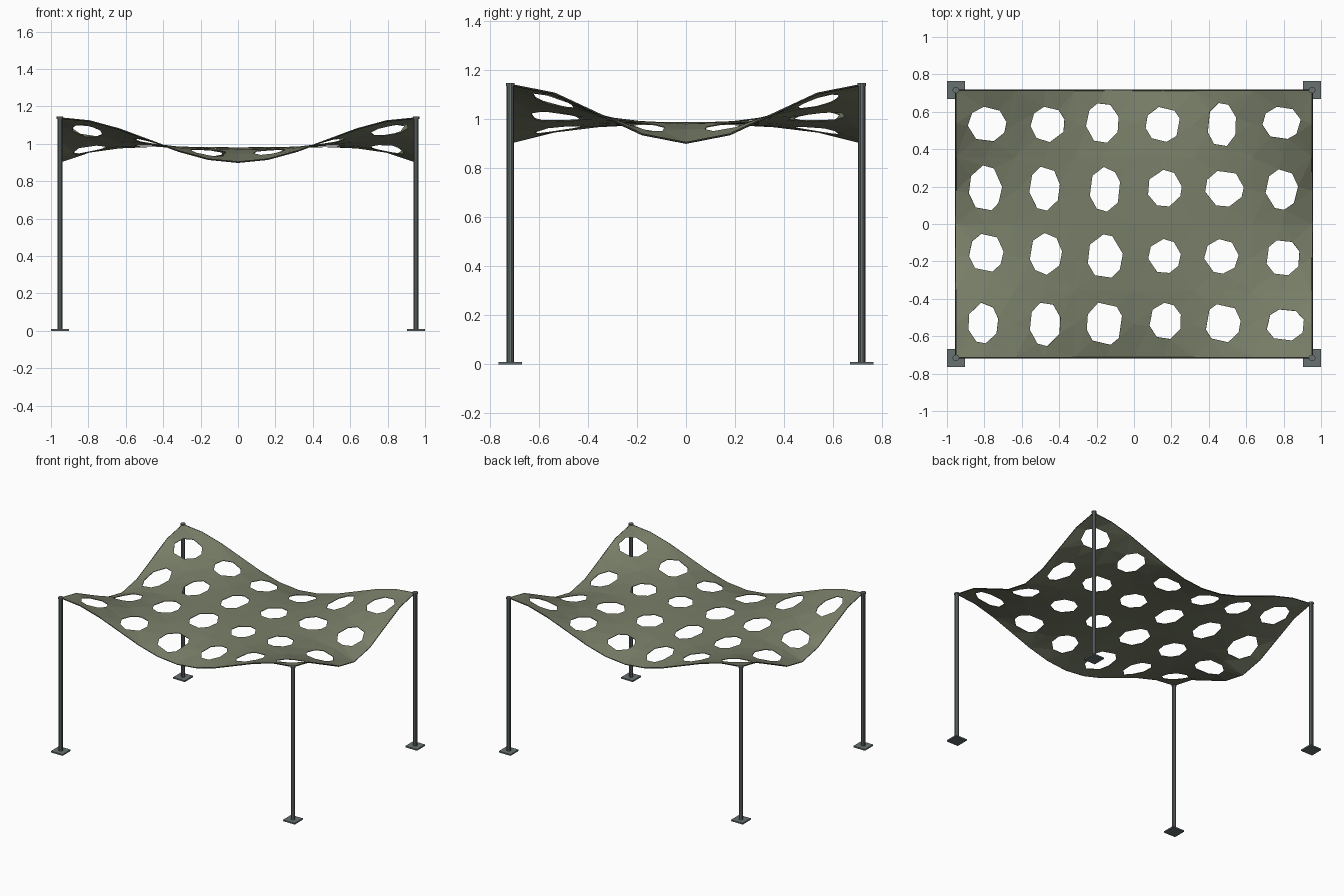
import bpy, bmesh, math, random
from mathutils import Vector

if "Cube" in bpy.data.objects:
    bpy.data.objects.remove(bpy.data.objects["Cube"])

random.seed(4)
W, D = 0.952, 0.714          # half width and depth between posts
LOW, HIGH = 0.902, 1.138     # edge midpoint and corner heights


def material(name, rgb):
    m = bpy.data.materials.new(name)
    m.diffuse_color = (*rgb, 1)
    m.use_nodes = True
    m.node_tree.nodes["Principled BSDF"].inputs["Base Color"].default_value = m.diffuse_color
    return m


OLIVE = material("olive canvas", (0.19, 0.21, 0.14))
HEM = material("dark olive hem", (0.075, 0.085, 0.06))
STEEL = material("grey steel", (0.14, 0.165, 0.165))


def finish(bm, name, mat):
    me = bpy.data.meshes.new(name)
    bm.to_mesh(me)
    bm.free()
    me.materials.append(mat)
    ob = bpy.data.objects.new(name, me)
    bpy.context.collection.objects.link(ob)
    return ob


# Stretched sheet: wavy border, interior relaxed to a tension surface
NX, NY = 48, 36


def border(t):
    return LOW + (HIGH - LOW) * (1 - math.cos(math.pi * t)) / 2


grid = [[1.0] * (NY + 1) for _ in range(NX + 1)]
for i in range(NX + 1):
    grid[i][0] = grid[i][NY] = border(2 * i / NX - 1)
for j in range(NY + 1):
    grid[0][j] = grid[NX][j] = border(2 * j / NY - 1)
for _ in range(300):
    for i in range(1, NX):
        for j in range(1, NY):
            grid[i][j] = (grid[i - 1][j] + grid[i + 1][j] + grid[i][j - 1] + grid[i][j + 1]) / 4


def height(x, y):
    u = min(max((x / W + 1) / 2 * NX, 0), NX - 1e-6)
    v = min(max((y / D + 1) / 2 * NY, 0), NY - 1e-6)
    i, j = int(u), int(v)
    a, b = u - i, v - j
    return ((grid[i][j] * (1 - a) + grid[i + 1][j] * a) * (1 - b)
            + (grid[i][j + 1] * (1 - a) + grid[i + 1][j + 1] * a) * b)


# Holes: centre x, centre y, half width, half height, from back row to front
HOLES = [
    [(-.785, .533, .104, .096), (-.461, .533, .093, .096), (-.168, .54, .09, .11),
     (.155, .533, .095, .096), (.47, .53, .08, .12), (.79, .54, .104, .09)],
    [(-.795, .19, .09, .125), (-.478, .19, .083, .12), (-.155, .185, .085, .12),
     (.163, .19, .093, .10), (.483, .19, .104, .10), (.79, .185, .088, .11)],
    [(-.79, -.155, .093, .107), (-.472, -.16, .088, .112), (-.155, -.175, .096, .12),
     (.163, -.173, .088, .093), (.467, -.173, .093, .093), (.797, -.18, .093, .099)],
    [(-.807, -.53, .083, .11), (-.475, -.535, .085, .12), (-.157, -.533, .099, .12),
     (.168, -.52, .088, .099), (.475, -.53, .096, .107), (.81, -.54, .104, .088)],
]

# Canopy: one square cell around each eight-sided hole
RING = [(1, 0), (1, 1), (0, 1), (-1, 1), (-1, 0), (-1, -1), (0, -1), (1, -1)]
cw, cd = W / 6, D / 4
bm = bmesh.new()
for r, row in enumerate(HOLES):
    for c, (hx, hy, rx, ry) in enumerate(row):
        mx, my = -W + cw * (2 * c + 1), D - cd * (2 * r + 1)
        outer, inner = [], []
        for k, (sx, sy) in enumerate(RING):
            x, y = mx + sx * cw, my + sy * cd
            outer.append(bm.verts.new((x, y, height(x, y))))
            a = math.radians(45 * k + 12 + random.uniform(-9, 9))
            x, y = hx + rx * math.cos(a), hy + ry * math.sin(a)
            inner.append(bm.verts.new((x, y, height(x, y))))
        for k in range(8):
            n = (k + 1) % 8
            bm.faces.new((outer[k], outer[n], inner[k]))
            bm.faces.new((outer[n], inner[n], inner[k]))
bmesh.ops.remove_doubles(bm, verts=bm.verts, dist=0.0005)
bmesh.ops.recalc_face_normals(bm, faces=bm.faces)
canopy = finish(bm, "canopy", OLIVE)
solid = canopy.modifiers.new("thickness", 'SOLIDIFY')
solid.thickness = 0.004
solid.offset = 0


# Hem cord along each edge
def hem(name, p, q, n):
    cu = bpy.data.curves.new(name, 'CURVE')
    cu.dimensions = '3D'
    cu.bevel_depth = 0.004
    cu.bevel_resolution = 0
    sp = cu.splines.new('POLY')
    sp.points.add(n)
    for i in range(n + 1):
        v = Vector(p).lerp(Vector(q), i / n)
        sp.points[i].co = (v.x, v.y, height(v.x, v.y), 1)
    cu.materials.append(HEM)
    bpy.context.collection.objects.link(bpy.data.objects.new(name, cu))


for s, fb, lr in ((-1, "front", "left"), (1, "back", "right")):
    hem(fb + "_hem", (-W, s * D), (W, s * D), 12)
    hem(lr + "_hem", (s * W, -D), (s * W, D), 8)


# Posts with foot plates and small caps
def cylinder(bm, x, y, z0, z1, r):
    res = bmesh.ops.create_cone(bm, cap_ends=True, segments=10, radius1=r, radius2=r, depth=z1 - z0)
    bmesh.ops.translate(bm, verts=res["verts"], vec=(x, y, (z0 + z1) / 2))


for sx, lr in ((-1, "left"), (1, "right")):
    for sy, fb in ((-1, "front"), (1, "back")):
        x, y = sx * W, sy * (D + 0.002)
        bm = bmesh.new()
        cylinder(bm, x, y, 0.01, 1.138, 0.015)
        cylinder(bm, x, y, 1.134, 1.145, 0.018)
        finish(bm, f"{fb}_{lr}_post", STEEL)
        bm = bmesh.new()
        res = bmesh.ops.create_cube(bm, size=1)
        bmesh.ops.scale(bm, verts=res["verts"], vec=(0.096, 0.096, 0.01))
        bmesh.ops.translate(bm, verts=res["verts"], vec=(x, y, 0.005))
        finish(bm, f"{fb}_{lr}_foot_plate", STEEL)
